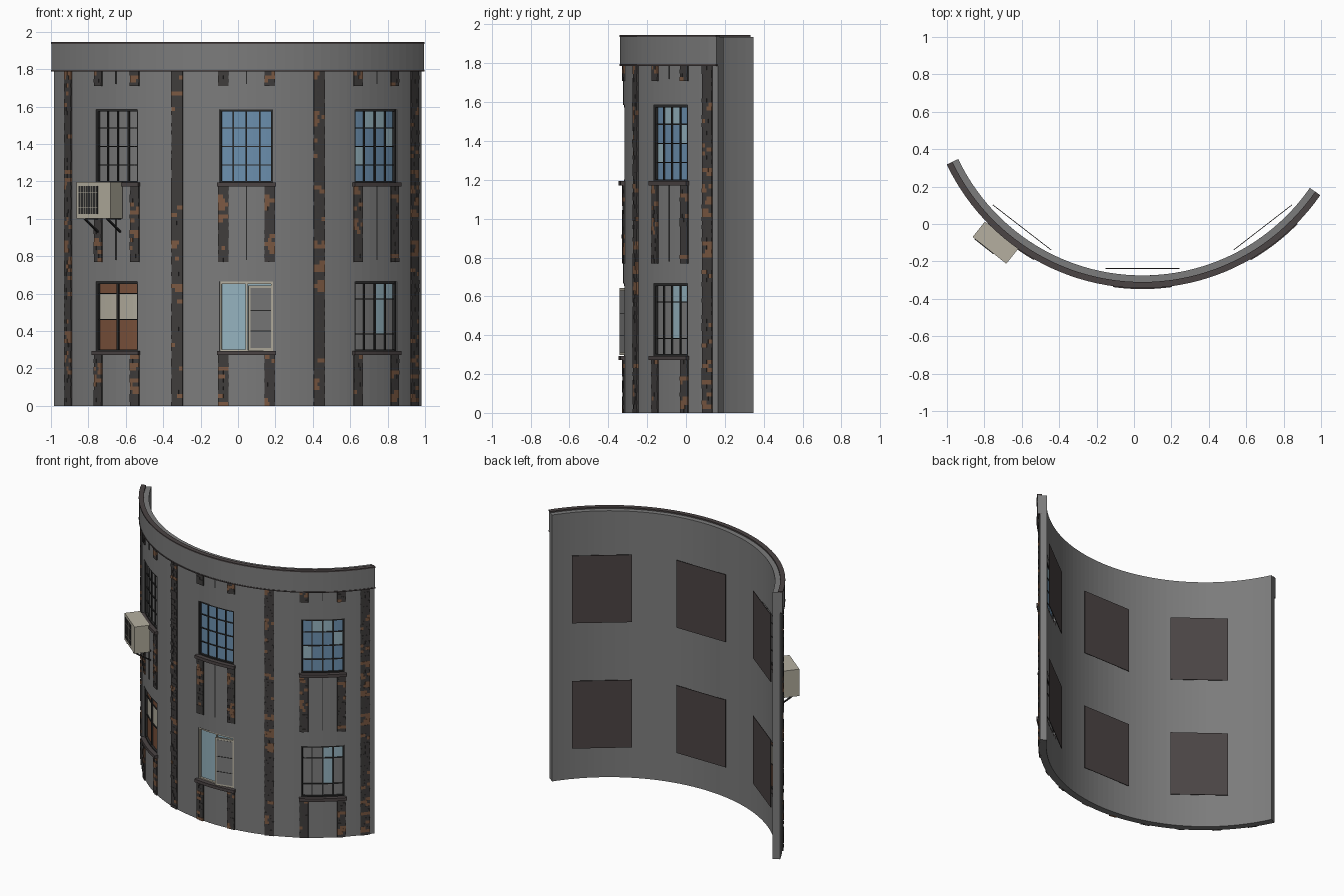
import bpy, bmesh, math, random
from mathutils import Matrix, Vector

if "Cube" in bpy.data.objects:
    bpy.data.objects.remove(bpy.data.objects["Cube"])
random.seed(4)

CX, CY = 0.045, 0.815            # centre of the curve
OUT, INN = 1.14, 1.09            # wall faces
LEFT, RIGHT = -64.6, 55.2        # wall ends in degrees
BAYS = (-37.7, 0, 37.7)          # window axes
HALF = 7.2                       # half window width in degrees
FLOORS = ((0.29, 0.665), (1.19, 1.585))


def material(name, *rgb):
    m = bpy.data.materials.new(name)
    m.use_nodes = True
    m.diffuse_color = (*rgb, 1)
    m.node_tree.nodes["Principled BSDF"].inputs["Base Color"].default_value = (*rgb, 1)
    return m


PALETTE = [material("wall grey", .2, .2, .2), material("coping dark", .07, .058, .058),
           material("brick dark", .05, .046, .045), material("brick rust", .2, .1, .055),
           material("frame black", .025, .025, .025), material("glass blue", .15, .28, .43),
           material("glass pale", .3, .45, .52), material("beige", .46, .43, .35),
           material("curtain brown", .2, .085, .045)]
WALL, COPING, BRICK, RUST, FRAME, BLUE, PALE, BEIGE, CURTAIN = range(9)


def polar(a, r, z):
    a = math.radians(a)
    return Vector((CX + r * math.sin(a), CY - r * math.cos(a), z))


def finish(bm, name):
    bmesh.ops.recalc_face_normals(bm, faces=bm.faces)
    used = sorted({f.material_index for f in bm.faces})
    for f in bm.faces:
        f.material_index = used.index(f.material_index)
    me = bpy.data.meshes.new(name)
    bm.to_mesh(me)
    bm.free()
    for i in used:
        me.materials.append(PALETTE[i])
    ob = bpy.data.objects.new(name, me)
    bpy.context.scene.collection.objects.link(ob)
    return ob


def arc(bm, a0, a1, r0, r1, z0, z1, mat):
    """Closed block bent along the curve."""
    n = max(1, math.ceil((a1 - a0) / 2.5))
    rings = []
    for i in range(n + 1):
        a = a0 + (a1 - a0) * i / n
        rings.append([bm.verts.new(polar(a, r, z))
                      for r, z in ((r0, z0), (r1, z0), (r1, z1), (r0, z1))])
    faces = [bm.faces.new(rings[0]), bm.faces.new(rings[-1])]
    for p, q in zip(rings, rings[1:]):
        for k in range(4):
            j = (k + 1) % 4
            faces.append(bm.faces.new((p[k], p[j], q[j], q[k])))
    for f in faces:
        f.material_index = mat


def box(bm, size, matrix, mat):
    vs = bmesh.ops.create_cube(bm, size=1, matrix=matrix @ Matrix.Diagonal((*size, 1)))["verts"]
    for f in {f for v in vs for f in v.link_faces}:
        f.material_index = mat


def bricks(bm, a, half, z0, z1):
    """Brick strip with staggered joints and clustered rusty bricks."""
    rows = max(2, round((z1 - z0) / 0.021))
    h = (z1 - z0) / rows
    rusty = 0
    for i in range(rows):
        cuts = (-1, -.35, .35, 1) if i % 2 else (-1, 0, 1)
        rusty = max(0, rusty - 1)
        if random.random() < .16:
            rusty = 2
        for c0, c1 in zip(cuts, cuts[1:]):
            rust = random.random() < (.6 if rusty else .04)
            top = 1.148 + random.uniform(-.002, .002)
            arc(bm, a + c0 * half, a + c1 * half, 1.13, top,
                z0 + i * h, z0 + (i + 1) * h, RUST if rust else BRICK)


# Curved wall with window openings
angles = [LEFT, RIGHT]
for b in BAYS:
    angles += [b - HALF, b + HALF]
angles.sort()
fine = []
for a0, a1 in zip(angles, angles[1:]):
    n = math.ceil((a1 - a0) / 2.5)
    fine += [a0 + (a1 - a0) * i / n for i in range(n)]
fine.append(RIGHT)
levels = [0, *FLOORS[0], *FLOORS[1], 1.935]
nc, nr = len(fine) - 1, len(levels) - 1


def solid(i, j):
    if not (0 <= i < nc and 0 <= j < nr):
        return False
    mid = (fine[i] + fine[i + 1]) / 2
    return j % 2 == 0 or all(abs(mid - b) > HALF for b in BAYS)


bm = bmesh.new()
grid = {(i, j, r): bm.verts.new(polar(a, r, z)) for i, a in enumerate(fine)
        for j, z in enumerate(levels) for r in (OUT, INN)}
for i in range(nc):
    for j in range(nr):
        if not solid(i, j):
            continue
        corners = ((i, j), (i + 1, j), (i + 1, j + 1), (i, j + 1))
        for r in (OUT, INN):
            bm.faces.new([grid[(*c, r)] for c in corners])
        for k, (di, dj) in enumerate(((0, -1), (1, 0), (0, 1), (-1, 0))):
            if not solid(i + di, j + dj):
                p, q = corners[k], corners[(k + 1) % 4]
                bm.faces.new((grid[(*p, OUT)], grid[(*q, OUT)], grid[(*q, INN)], grid[(*p, INN)]))
for v in [v for v in bm.verts if not v.link_faces]:
    bm.verts.remove(v)
finish(bm, "curved_wall")

# Parapet band with dark trims
bm = bmesh.new()
arc(bm, LEFT, RIGHT, 1.125, 1.155, 1.795, 1.936, WALL)
arc(bm, LEFT, RIGHT, 1.125, 1.158, 1.936, 1.945, COPING)
arc(bm, LEFT, RIGHT, 1.13, 1.158, 1.787, 1.795, COPING)
finish(bm, "parapet")

# Full-height brick strips
bm = bmesh.new()
for a in (-56.5, -18.9, 19.9, 51.9):
    bricks(bm, a, 1.6, 0, 1.787)
finish(bm, "brick_pilasters")

# Short brick strips and panel joints in each bay
bm = bmesh.new()
joints = bmesh.new()
for b in BAYS:
    for z0, z1 in ((0, .272), (.77, 1.172), (1.71, 1.787)):
        for side in (-1, 1):
            bricks(bm, b + side * 6.2, 1.4, z0, z1)
        if z0:
            arc(joints, b - .15, b + .15, 1.13, 1.143, z0 + .01, z1, FRAME)
finish(bm, "bay_bricks")
finish(joints, "panel_joints")

# Window sills
bm = bmesh.new()
for b in BAYS:
    for z0, _ in FLOORS:
        arc(bm, b - 7.8, b + 7.8, 1.09, 1.163, z0 - .018, z0 + .004, COPING)
finish(bm, "window_sills")

# Dark panels behind the windows
bm = bmesh.new()
for b in BAYS:
    for z in (.475, 1.385):
        box(bm, (.395, .004, .49), Matrix.Translation(polar(b, 1.053, z))
            @ Matrix.Rotation(math.radians(b), 4, "Z"), COPING)
finish(bm, "back_panels")


def window(name, b, floor, cols, row_cuts, pick, frame=FRAME, bar=.2):
    """Frame, glazing bars and coloured panes; pick(col, row) gives the pane colour."""
    z0, z1 = FLOORS[floor]
    a0, w = b - HALF, 2 * HALF
    bm = bmesh.new()
    zs = [z0 + (z1 - z0) * t for t in (0, *row_cuts, 1)]
    for c in range(cols):
        for r in range(len(zs) - 1):
            arc(bm, a0 + w * c / cols, a0 + w * (c + 1) / cols, 1.112, 1.118,
                zs[r], zs[r + 1], pick(c, r))
    for c in range(1, cols):
        a = a0 + w * c / cols
        arc(bm, a - bar, a + bar, 1.11, 1.126, z0, z1, frame)
    for z in zs[1:-1]:
        arc(bm, a0, a0 + w, 1.11, 1.125, z - .003, z + .003, frame)
    for a in (a0, a0 + w - .5):
        arc(bm, a, a + .5, 1.105, 1.134, z0, z1, frame)
    for z in (z0, z1 - .012):
        arc(bm, a0, a0 + w, 1.105, 1.133, z, z + .012, frame)
    finish(bm, name)


quarters = (.25, .5, .75)
window("upper_right_window", BAYS[0], 1, 4, quarters, lambda c, r: WALL)
window("upper_centre_window", BAYS[1], 1, 4, quarters, lambda c, r: BLUE)
window("upper_left_window", BAYS[2], 1, 4, quarters,
       lambda c, r: random.choice((BLUE, BLUE, PALE)))
window("lower_left_window", BAYS[2], 0, 4, (.25, .75),
       lambda c, r: random.choice((WALL, PALE)) if c > 1 else WALL)
window("lower_right_window", BAYS[0], 0, 2, (.46, .83),
       lambda c, r: BEIGE if r == 1 else CURTAIN, bar=.35)
window("lower_centre_window", BAYS[1], 0, 2, (), lambda c, r: PALE, frame=BEIGE, bar=.3)

# Open sash of the lower centre window
bm = bmesh.new()
place = Matrix.Translation((.12, -.32, .47)) @ Matrix.Rotation(math.radians(14), 4, "Z")
box(bm, (.135, .012, .345), place, BEIGE)
box(bm, (.112, .016, .32), place, WALL)
for z in (-.07, .04):
    box(bm, (.112, .02, .004), place @ Matrix.Translation((0, 0, z)), FRAME)
finish(bm, "open_sash")

# Air conditioner: case, grille and brackets
unit = Matrix.Translation((-.74, -.10, 1.1)) @ Matrix.Rotation(math.radians(-38.5), 4, "Z")
bm = bmesh.new()
box(bm, (.23, .105, .195), unit, BEIGE)
finish(bm, "air_conditioner_case")
bm = bmesh.new()
box(bm, (.13, .004, .15), unit @ Matrix.Translation((-.035, -.053, 0)), FRAME)
for i in range(1, 8):
    box(bm, (.003, .006, .15), unit @ Matrix.Translation((-.1 + .13 * i / 8, -.053, 0)), BEIGE)
for z in (-.04, .04):
    box(bm, (.13, .006, .004), unit @ Matrix.Translation((-.035, -.053, z)), BEIGE)
finish(bm, "air_conditioner_grille")
bm = bmesh.new()
for x in (-.063, .09):
    box(bm, (.01, .125, .008), unit @ Matrix.Translation((x, .01, -.1)), FRAME)
    box(bm, (.01, .135, .008), unit @ Matrix.Translation((x, .008, -.134))
        @ Matrix.Rotation(math.radians(-32), 4, "X"), FRAME)
finish(bm, "air_conditioner_brackets")
